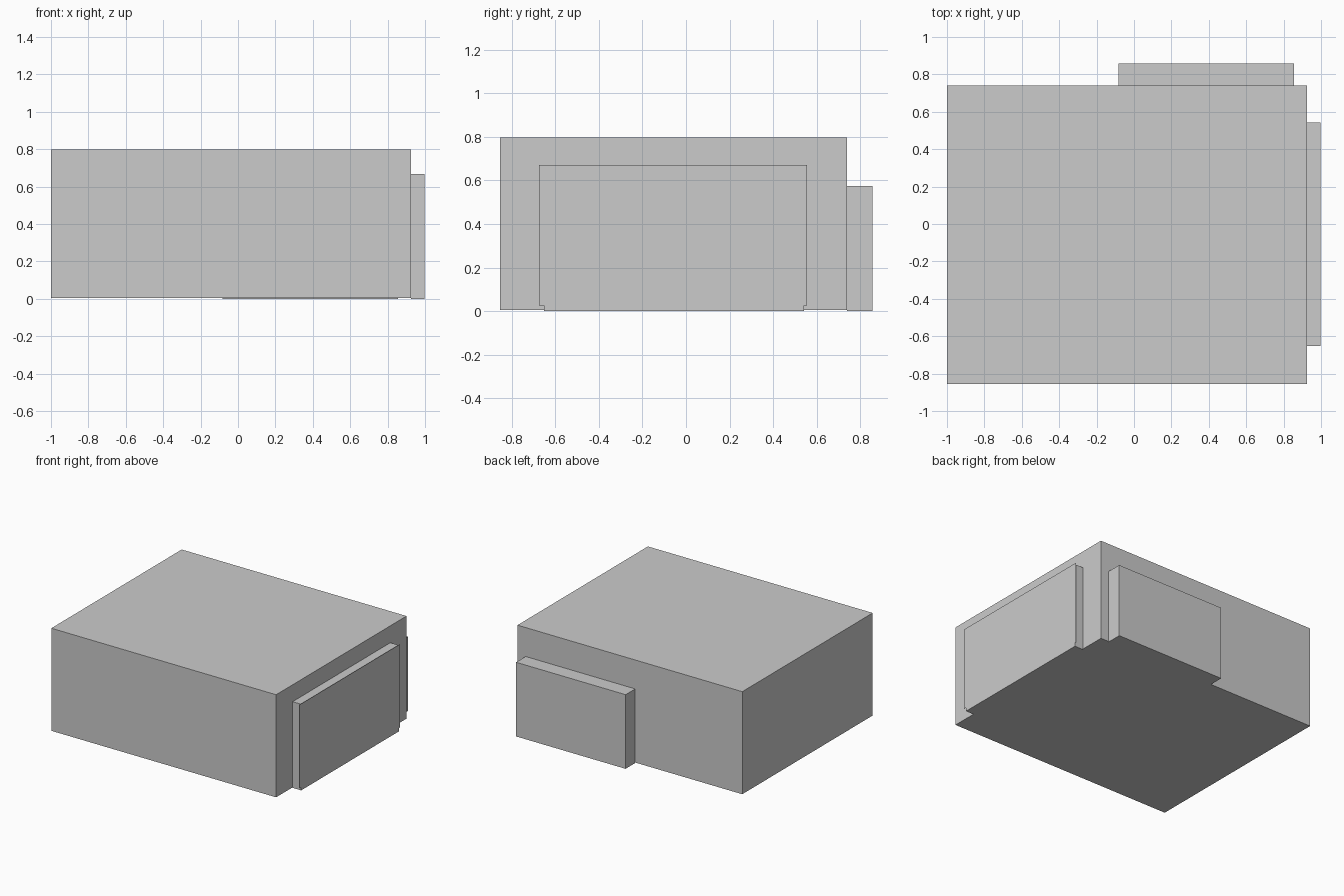
import bpy
import bmesh

if "Cube" in bpy.data.objects:
    bpy.data.objects.remove(bpy.data.objects["Cube"])


def block(name, lo, hi):
    """Axis-aligned block between two corners; a flat axis gives a single sheet."""
    bm = bmesh.new()
    size = [b - a for a, b in zip(lo, hi)]
    mid = [(a + b) / 2 for a, b in zip(lo, hi)]
    bmesh.ops.create_cube(bm, size=1)
    if min(size) == 0:
        # keep only the positive face along the flat axis
        axis = size.index(0)
        drop = [f for f in bm.faces if f.normal[axis] < 0.5]
        bmesh.ops.delete(bm, geom=drop, context='FACES')
    for v in bm.verts:
        v.co = [m + c * s for m, c, s in zip(mid, v.co, size)]
    mesh = bpy.data.meshes.new(name)
    bm.to_mesh(mesh)
    bm.free()
    obj = bpy.data.objects.new(name, mesh)
    bpy.context.collection.objects.link(obj)
    return obj


# Main body
block("main_body", (-1.0, -0.855, 0.004), (0.925, 0.74, 0.798))

# Thin roof and underside sheets
block("roof_sheet", (-0.98, -0.835, 0.8), (0.905, 0.72, 0.8))
base = block("base_sheet", (-0.475, -0.46, 0.0), (0.435, 0.33, 0.0))
base.data.flip_normals()

# Side panel on the right, with its slightly larger outer face
block("right_panel", (0.925, -0.653, 0.0), (0.998, 0.542, 0.667))
block("right_panel_face", (1.0, -0.675, 0.026), (1.0, 0.555, 0.672))

# Lower panel on the back
block("back_panel", (-0.083, 0.74, 0.0), (0.855, 0.857, 0.574))
